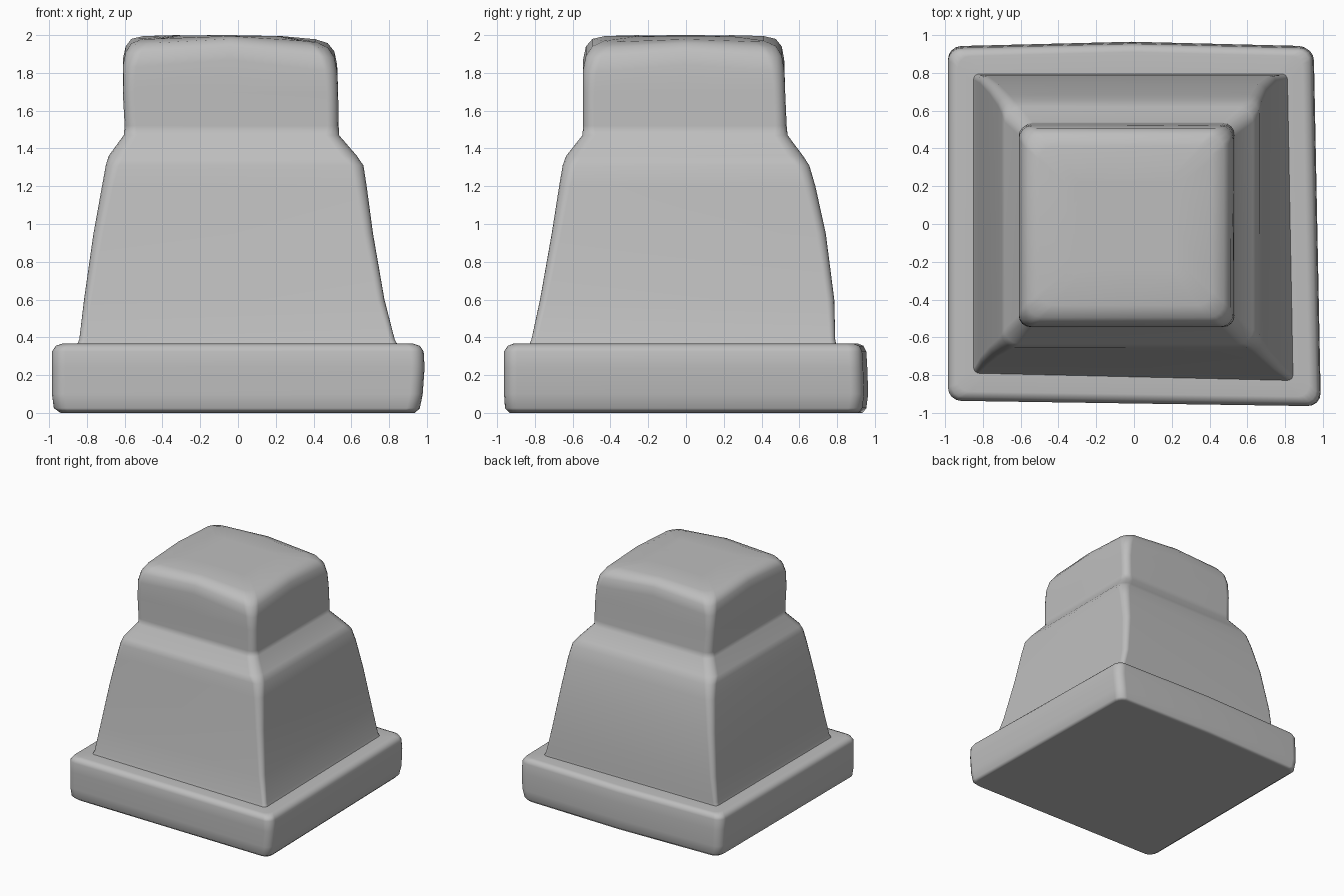
import bpy, bmesh, math

cube = bpy.data.objects.get("Cube")
if cube:
    bpy.data.objects.remove(cube, do_unlink=True)

GREY = (0.515, 0.515, 0.515, 1)
stone = bpy.data.materials.new("grey stone")
stone.use_nodes = True
stone.diffuse_color = GREY
stone.node_tree.nodes["Principled BSDF"].inputs["Base Color"].default_value = GREY

SEGMENTS = 4


def ring(bm, z, x0, x1, y0, y1, r, warp):
    """Rounded rectangle with one extra point in the middle of each side."""
    corners = [(x1 - r, y1 - r), (x0 + r, y1 - r), (x0 + r, y0 + r), (x1 - r, y0 + r)]
    pts = []
    for i, (cx, cy) in enumerate(corners):
        for k in range(SEGMENTS + 1):
            a = math.pi / 2 * (i + k / SEGMENTS)
            pts.append((cx + r * math.cos(a), cy + r * math.sin(a)))
        nx, ny = corners[(i + 1) % 4]
        a = math.pi / 2 * (i + 1)
        pts.append(((cx + nx) / 2 + r * math.cos(a), (cy + ny) / 2 + r * math.sin(a)))
    return [bm.verts.new(warp(x, y, z)) for x, y in pts]


def loft(name, sections, warp):
    """Skin a stack of rounded rectangles and close both ends."""
    bm = bmesh.new()
    rings = [ring(bm, *s, warp) for s in sections]
    n = len(rings[0])
    for low, high in zip(rings, rings[1:]):
        for i in range(n):
            j = (i + 1) % n
            bm.faces.new((low[i], low[j], high[j], high[i]))
    bm.faces.new(rings[0][::-1])
    bm.faces.new(rings[-1])
    mesh = bpy.data.meshes.new(name)
    bm.to_mesh(mesh)
    bm.free()
    mesh.materials.append(stone)
    obj = bpy.data.objects.new(name, mesh)
    bpy.context.collection.objects.link(obj)
    bpy.ops.object.select_all(action="DESELECT")
    obj.select_set(True)
    bpy.context.view_layer.objects.active = obj
    bpy.ops.object.shade_smooth_by_angle(angle=math.radians(60))
    obj.modifiers.new("soft shading", "WEIGHTED_NORMAL").keep_sharp = True


def worn_slab(x, y, z):
    # Back edge bows outward, front and right edges skew a little
    if y > 0:
        y += 0.025 * (1 - abs(x))
    else:
        y -= 0.015 * x
    if x > 0:
        x -= 0.02 * y
    return x, y, z


def worn_body(x, y, z):
    # Foot of the shaft skews toward the front left corner
    foot = max(0, 1.3 - z)
    if y < 0:
        y -= 0.025 * foot * x
    if x > 0:
        x -= 0.02 * foot * y
    # Cap dips toward the left side and its corners are worn down
    if z > 1.85:
        z -= 0.1 * max(0, x) ** 2
        z -= 0.5 * (x + 0.04) ** 2 * y ** 2
    return x, y, z


# Plinth slab: z, x range, y range, corner radius
loft("base_slab", [
    (0.00, -0.94, 0.92, -0.92, 0.91, 0.06),
    (0.025, -0.975, 0.945, -0.945, 0.93, 0.07),
    (0.10, -0.985, 0.96, -0.95, 0.94, 0.07),
    (0.24, -0.985, 0.97, -0.95, 0.935, 0.07),
    (0.325, -0.985, 0.965, -0.95, 0.93, 0.07),
    (0.355, -0.965, 0.945, -0.93, 0.915, 0.06),
    (0.367, -0.93, 0.91, -0.90, 0.885, 0.06),
    (0.367, -0.80, 0.78, -0.78, 0.75, 0.05),
], worn_slab)

# Tapered shaft, shoulder and rounded block cap
loft("tapered_body", [
    (0.34, -0.86, 0.84, -0.82, 0.80, 0.03),
    (0.39, -0.84, 0.815, -0.80, 0.79, 0.03),
    (0.60, -0.815, 0.765, -0.76, 0.785, 0.04),
    (0.95, -0.765, 0.71, -0.705, 0.74, 0.05),
    (1.20, -0.72, 0.68, -0.67, 0.685, 0.06),
    (1.31, -0.70, 0.664, -0.653, 0.653, 0.07),
    (1.36, -0.685, 0.63, -0.635, 0.62, 0.08),
    (1.47, -0.605, 0.535, -0.548, 0.538, 0.07),
    (1.52, -0.60, 0.533, -0.545, 0.533, 0.06),
    (1.70, -0.61, 0.53, -0.545, 0.525, 0.06),
    (1.87, -0.61, 0.525, -0.545, 0.52, 0.07),
    (1.94, -0.595, 0.51, -0.53, 0.507, 0.08),
    (1.98, -0.565, 0.475, -0.495, 0.475, 0.08),
    (1.995, -0.50, 0.41, -0.43, 0.41, 0.07),
    (2.00, -0.32, 0.23, -0.25, 0.23, 0.05),
], worn_body)
